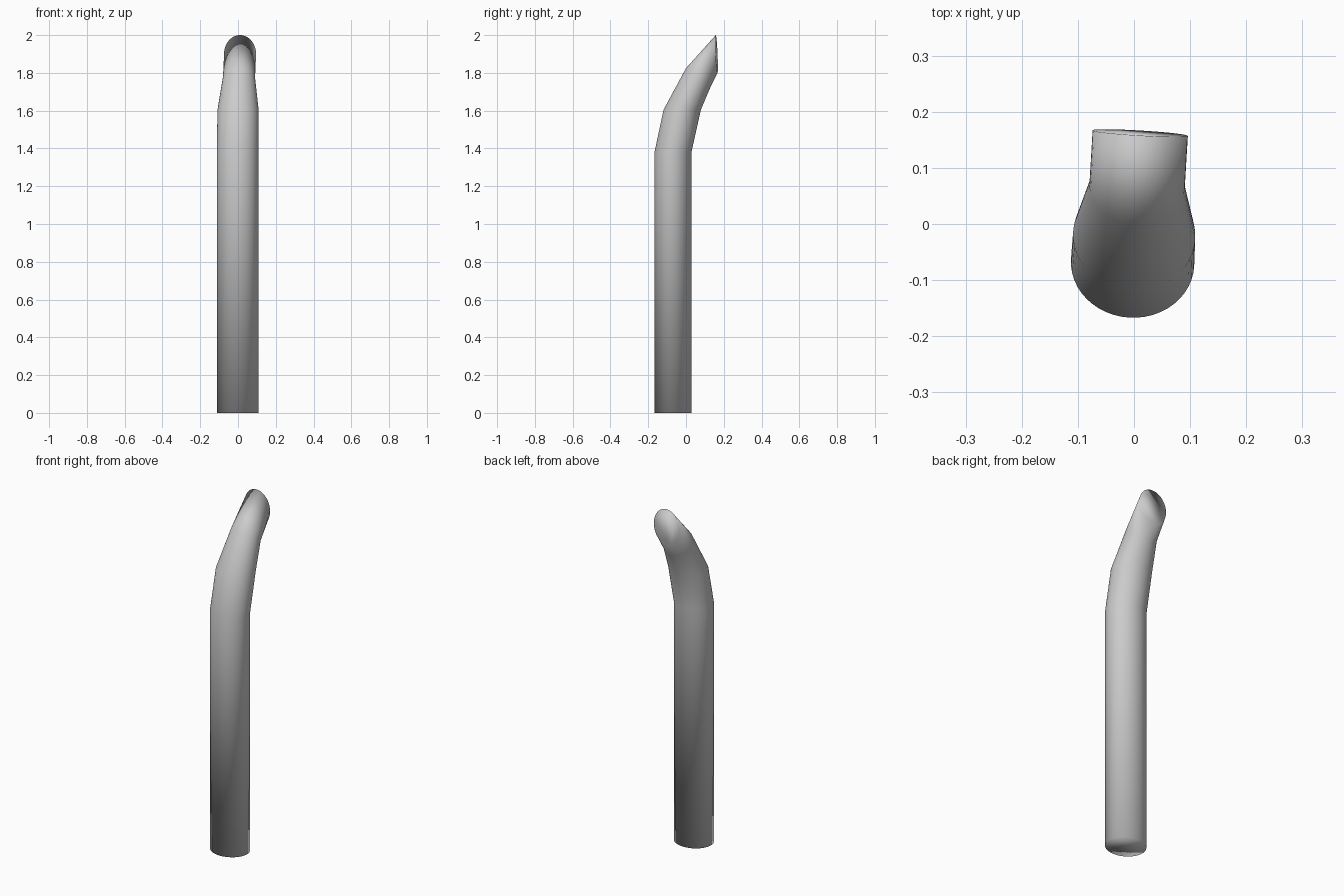
import bpy, bmesh, math

if "Cube" in bpy.data.objects:
    bpy.data.objects.remove(bpy.data.objects["Cube"])

SEGMENTS = 48
HEADING = -0.059          # slight turn of the bend about z
START = -0.0025           # x of the upright tube

# Each ring: front point (u, z), back point (u, z), half width
RINGS = [
    ((-0.167, 0.0), (0.029, 0.0), 0.110),
    ((-0.167, 1.38), (0.029, 1.38), 0.110),
    ((-0.119, 1.605), (0.079, 1.605), 0.109),
    ((0.0, 1.825), (0.13, 1.725), 0.085),
    ((0.158, 2.0), (0.167, 1.80), 0.085),
]


def add_ring(bm, front, back, half_width):
    """Ellipse spanning the front and back points."""
    cu, cz = (front[0] + back[0]) / 2, (front[1] + back[1]) / 2
    du, dz = (back[0] - front[0]) / 2, (back[1] - front[1]) / 2
    ca, sa = math.cos(HEADING), math.sin(HEADING)
    verts = []
    for i in range(SEGMENTS):
        a = 2 * math.pi * i / SEGMENTS
        w = half_width * math.cos(a)
        u = cu + du * math.sin(a)
        z = cz + dz * math.sin(a)
        x = START + w * ca - (u + 0.068) * sa
        y = -0.068 + w * sa + (u + 0.068) * ca
        verts.append(bm.verts.new((x, y, z)))
    return verts


# Bent pipe: lofted rings with closed ends
bm = bmesh.new()
rings = [add_ring(bm, *r) for r in RINGS]
for low, high in zip(rings, rings[1:]):
    for i in range(SEGMENTS):
        j = (i + 1) % SEGMENTS
        bm.faces.new((low[i], low[j], high[j], high[i]))
bm.faces.new(rings[0][::-1])
bm.faces.new(rings[-1])
bmesh.ops.recalc_face_normals(bm, faces=bm.faces)

# Smooth all over, including the end caps
for f in bm.faces:
    f.smooth = True
mesh = bpy.data.meshes.new("bent_pipe")
bm.to_mesh(mesh)
bm.free()
pipe = bpy.data.objects.new("bent_pipe", mesh)
bpy.context.collection.objects.link(pipe)
